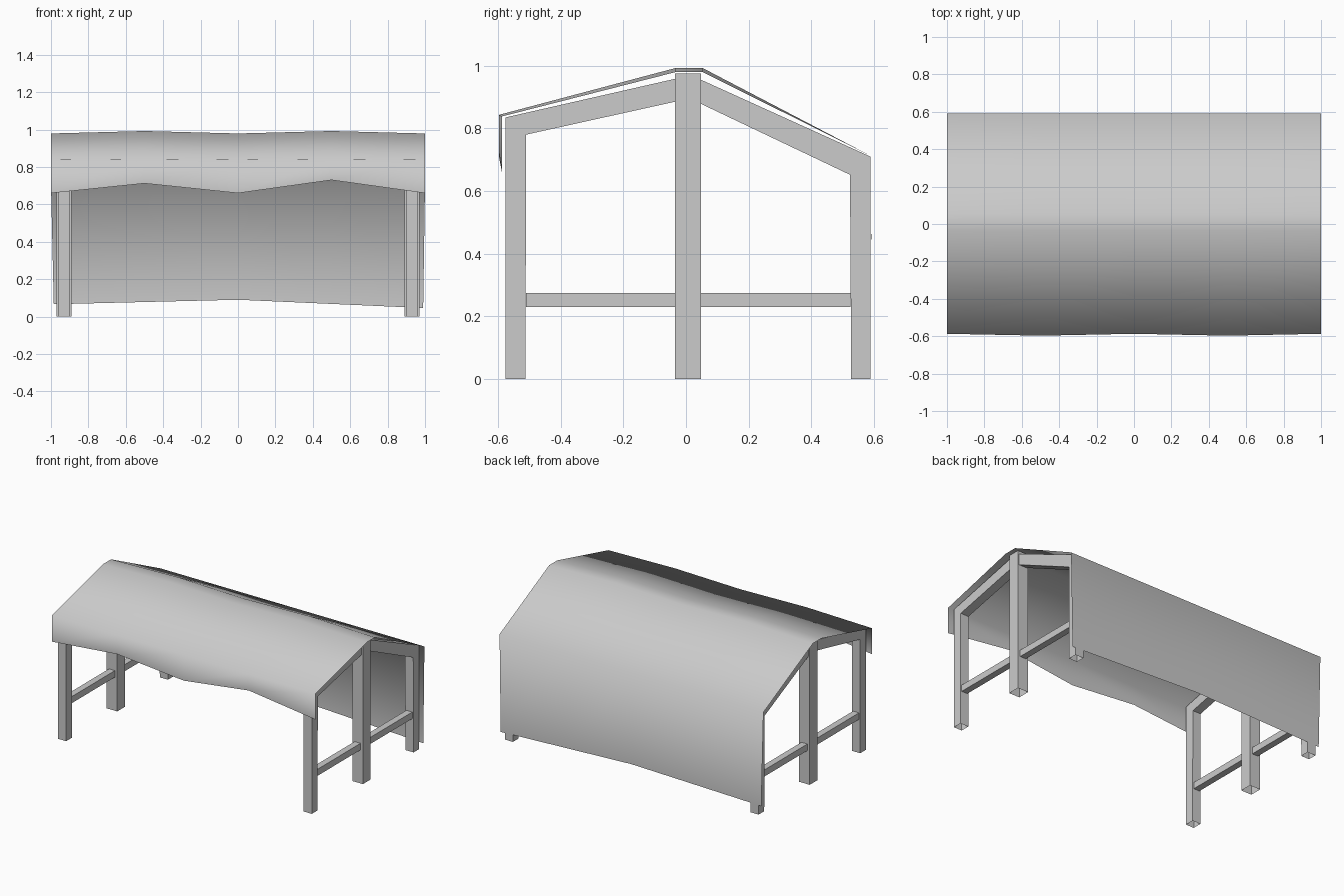
import bpy, bmesh

if "Cube" in bpy.data.objects:
    bpy.data.objects.remove(bpy.data.objects["Cube"])

grey = bpy.data.materials.new("plain grey")
grey.diffuse_color = (0.6, 0.6, 0.6, 1)
grey.use_nodes = True
grey.node_tree.nodes["Principled BSDF"].inputs["Base Color"].default_value = grey.diffuse_color


def finish(name, bm, smooth=False):
    me = bpy.data.meshes.new(name)
    bm.to_mesh(me)
    bm.free()
    me.materials.append(grey)
    for p in me.polygons:
        p.use_smooth = smooth
    ob = bpy.data.objects.new(name, me)
    bpy.context.collection.objects.link(ob)
    return ob


def extrude_profile(name, yz, x, width, open_bottom=False):
    """Extrude a y-z outline along x, optionally leaving the feet open."""
    bm = bmesh.new()
    face = bm.faces.new([bm.verts.new((x - width / 2, y, z)) for y, z in yz])
    ext = bmesh.ops.extrude_face_region(bm, geom=[face], use_keep_orig=True)
    moved = [v for v in ext["geom"] if isinstance(v, bmesh.types.BMVert)]
    bmesh.ops.translate(bm, vec=(width, 0, 0), verts=moved)
    bmesh.ops.recalc_face_normals(bm, faces=bm.faces)
    if open_bottom:
        feet = [f for f in bm.faces if all(v.co.z < 0.001 for v in f.verts)]
        bmesh.ops.delete(bm, geom=feet, context="FACES_ONLY")
    return finish(name, bm)


def rect(y0, y1, z0, z1):
    return [(y0, z0), (y1, z0), (y1, z1), (y0, z1)]


# End frames: bent front and back legs with rafters, ridge post and low rails
for side, x in (("left", -0.931), ("right", 0.931)):
    extrude_profile(side + "_front_leg_and_rafter",
                    [(-0.575, 0), (-0.512, 0), (-0.51, 0.78), (-0.035, 0.885),
                     (-0.035, 0.958), (-0.575, 0.835)], x, 0.062, True)
    extrude_profile(side + "_back_leg_and_rafter",
                    [(0.527, 0), (0.588, 0), (0.588, 0.71), (0.048, 0.955),
                     (0.048, 0.878), (0.523, 0.652)], x, 0.062, True)
    extrude_profile(side + "_ridge_post", rect(-0.035, 0.048, 0, 0.975), x, 0.08, True)
    extrude_profile(side + "_front_rail", rect(-0.511, -0.035, 0.23, 0.275), x, 0.045)
    extrude_profile(side + "_back_rail", rect(0.048, 0.525, 0.23, 0.275), x, 0.045)

# Cloth cover: sagging sheet from the front flap over the ridge to the back curtain
# columns: x, lift of the cloth, front hem height, back hem height, back hem x
columns = [(-1.0, 0, 0.66, 0.066, -0.985),
           (-0.5, 1, 0.712, 0.078, -0.495),
           (0.0, 0, 0.66, 0.09, 0.0),
           (0.5, 1, 0.73, 0.068, 0.495),
           (1.0, 0, 0.66, 0.046, 0.99)]
bm = bmesh.new()
grid = []
for x, lift, front_hem, back_hem, hem_x in columns:
    front_y = -0.587 - 0.01 * lift
    ridge_z = 0.979 + 0.013 * lift
    grid.append([bm.verts.new(p) for p in (
        (x, front_y, front_hem),
        (x, front_y, 0.838 + 0.005 * lift),
        (x, -0.035, ridge_z),
        (x, 0.054, ridge_z),
        (x, 0.59, 0.712),
        (hem_x, 0.592, back_hem))])
for a, b in zip(grid, grid[1:]):
    for i in range(len(a) - 1):
        bm.faces.new((a[i], b[i], b[i + 1], a[i + 1]))
finish("cloth_cover", bm, smooth=True)
